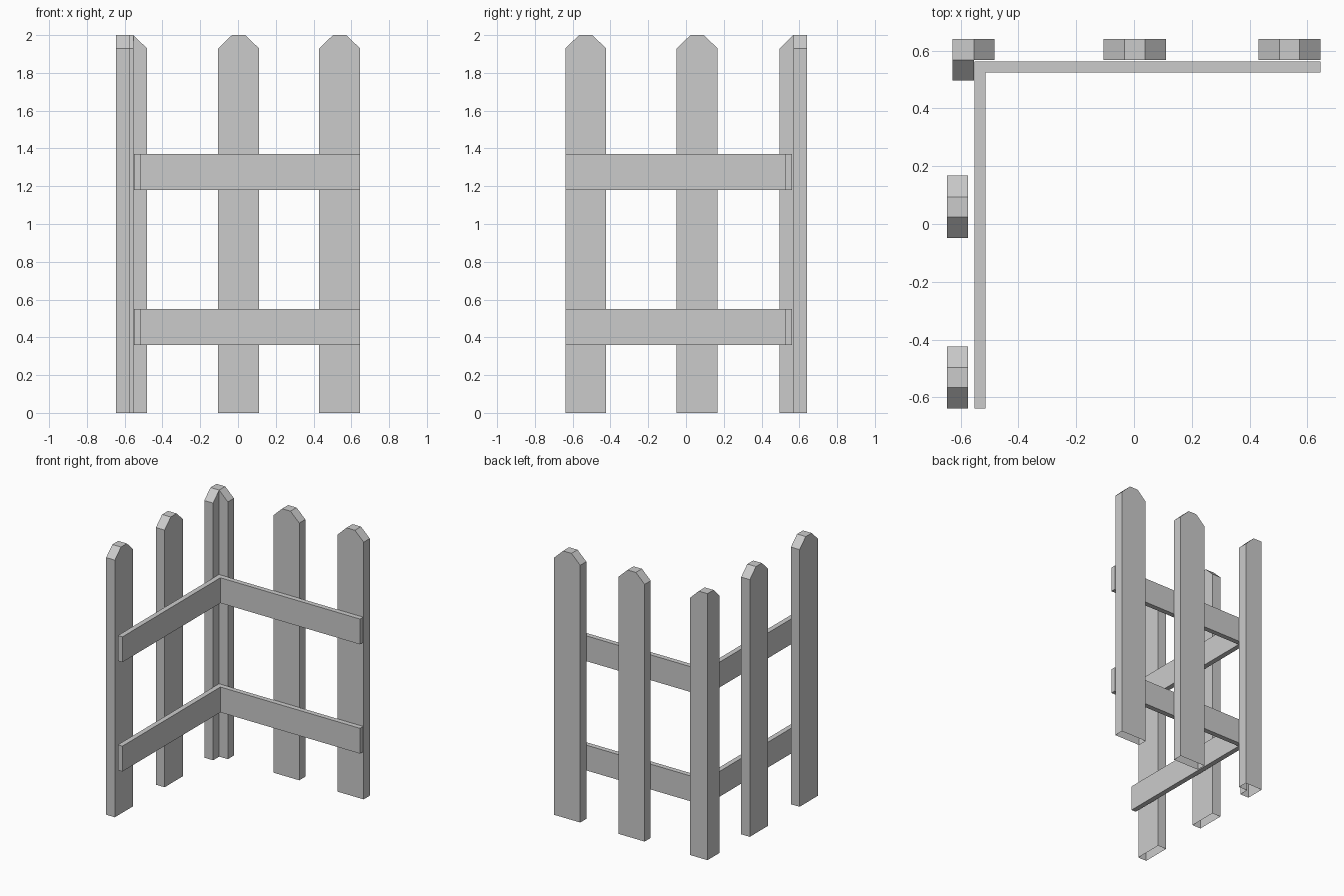
import bpy
from math import radians
from mathutils import Matrix

if "Cube" in bpy.data.objects:
    bpy.data.objects.remove(bpy.data.objects["Cube"])

TOP, SHOULDER = 2.0, 1.93


def make_object(name, verts, faces):
    mesh = bpy.data.meshes.new(name)
    mesh.from_pydata(verts, [], faces)
    mesh.update()
    obj = bpy.data.objects.new(name, mesh)
    bpy.context.collection.objects.link(obj)
    return obj


def prism(name, outline, z0, top_heights, top_faces, closed):
    """Walls around a counter-clockwise outline, topped by the given faces."""
    n = len(outline)
    verts = [(x, y, z0) for x, y in outline]
    verts += [(x, y, z) for (x, y), z in zip(outline, top_heights)]
    faces = [(i, (i + 1) % n, (i + 1) % n + n, i + n) for i in range(n)]
    faces += [tuple(i + n for i in f) for f in top_faces]
    if closed:
        faces += [tuple(reversed(f)) for f in top_faces]
    return make_object(name, verts, faces)


# Pickets: flat tip with a sloped shoulder each side, open underneath
def picket(name, x, y, angle):
    w, t, h = 0.108, 0.035, 0.036
    us = (-w, -t, t, w)
    local = [(u, -h) for u in us] + [(u, h) for u in reversed(us)]
    heights = (SHOULDER, TOP, TOP, SHOULDER) * 2
    tops = [(0, 1, 6, 7), (1, 2, 5, 6), (2, 3, 4, 5)]
    obj = prism(name, local, 0, heights, tops, False)
    obj.data.transform(Matrix.Translation((x, y, 0)) @ Matrix.Rotation(radians(angle), 4, 'Z'))


for i, x in enumerate((0.003, 0.538)):
    picket(f"back_picket_{i + 1}", x, 0.604, 0)
for i, y in enumerate((-0.531, 0.059)):
    picket(f"left_picket_{i + 1}", -0.611, y, 90)

# Corner picket: L-shaped, with a slope on each wing
x0, x1, x2 = -0.627, -0.554, -0.482
y0, y1, y2 = 0.496, 0.568, 0.64
corner = [(x0, y2), (x0, y1), (x0, y0), (x1, y0), (x1, y1), (x2, y1), (x2, y2), (x1, y2)]
heights = (TOP, TOP, SHOULDER, SHOULDER, TOP, SHOULDER, SHOULDER, TOP)
prism("corner_picket", corner, 0, heights,
      [(0, 1, 4, 7), (1, 2, 3, 4), (4, 5, 6, 7)], False)

# Rails: two mitred L-shaped boards inside the pickets
rail = [(-0.551, 0.562), (-0.551, -0.638), (-0.513, -0.638),
        (-0.513, 0.524), (0.646, 0.524), (0.646, 0.562)]
for name, z in (("lower_rail", 0.36), ("upper_rail", 1.18)):
    prism(name, rail, z, [z + 0.19] * 6, [(0, 1, 2, 3), (0, 3, 4, 5)], True)
